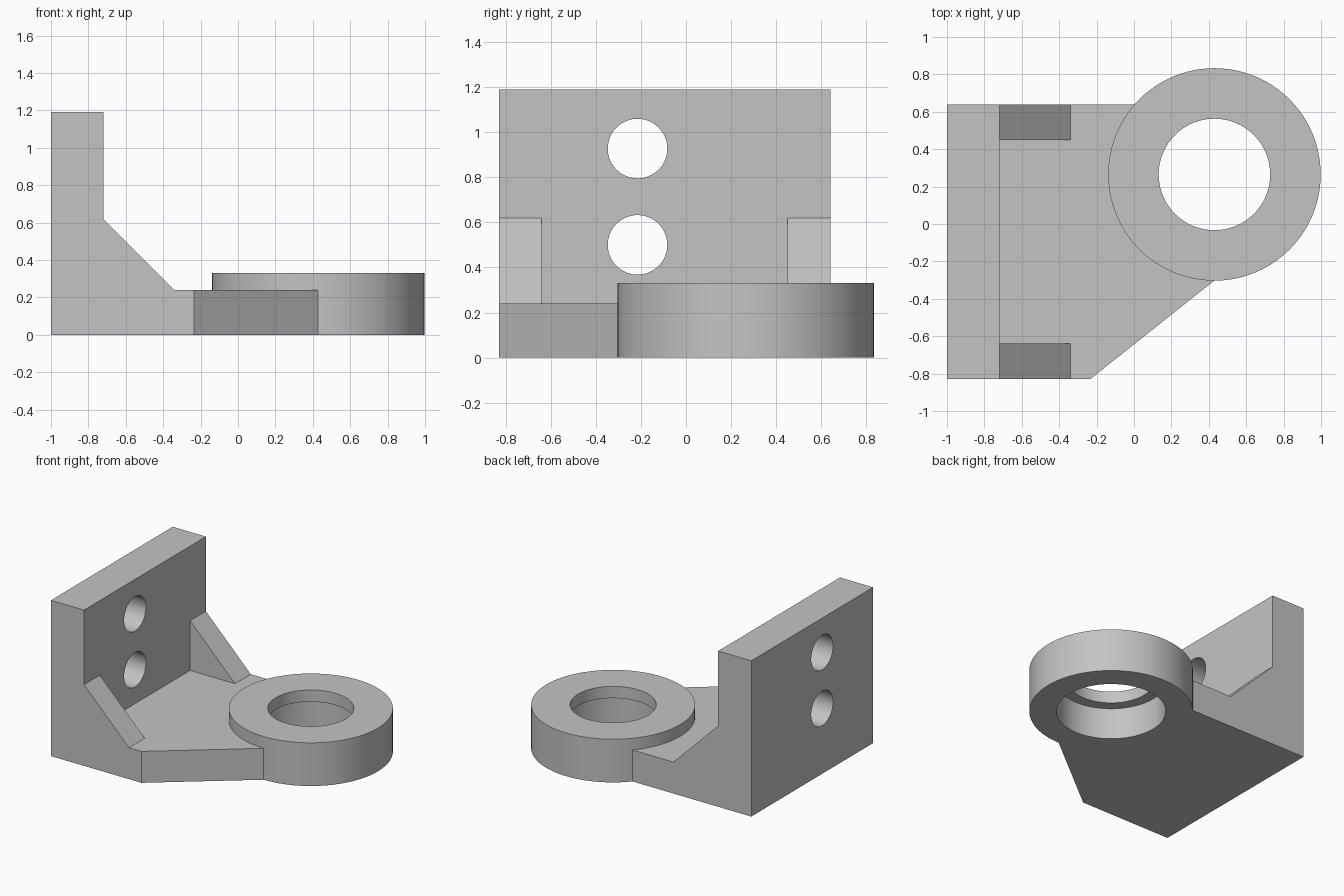
import bpy, bmesh, math
from mathutils import Matrix, Vector

default = bpy.data.objects.get("Cube")
if default:
    bpy.data.objects.remove(default, do_unlink=True)

# Single grey material
grey = bpy.data.materials.new("machined grey")
grey.use_nodes = True
colour = (0.55, 0.55, 0.55, 1)
grey.diffuse_color = colour
grey.node_tree.nodes["Principled BSDF"].inputs["Base Color"].default_value = colour

LEFT, FRONT, BACK = -1.0, -0.83, 0.64
WALL_X, WALL_TOP, PLATE_TOP = -0.72, 1.19, 0.24
RING_X, RING_Y, RING_TOP, RING_R = 0.43, 0.265, 0.33, 0.568


def finish(name, bm):
    bmesh.ops.recalc_face_normals(bm, faces=bm.faces)
    mesh = bpy.data.meshes.new(name)
    bm.to_mesh(mesh)
    bm.free()
    mesh.materials.append(grey)
    obj = bpy.data.objects.new(name, mesh)
    bpy.context.collection.objects.link(obj)
    return obj


def prism(name, points, direction):
    """Extrude a closed outline along a direction."""
    bm = bmesh.new()
    face = bm.faces.new([bm.verts.new(p) for p in points])
    out = bmesh.ops.extrude_face_region(bm, geom=[face])
    verts = [g for g in out["geom"] if isinstance(g, bmesh.types.BMVert)]
    bmesh.ops.translate(bm, verts=verts, vec=Vector(direction))
    return finish(name, bm)


def cylinder(name, radius, start, end, sides=96):
    """Cylinder between two points."""
    a, b = Vector(start), Vector(end)
    axis = b - a
    turn = Vector((0, 0, 1)).rotation_difference(axis).to_matrix().to_4x4()
    bm = bmesh.new()
    bmesh.ops.create_cone(bm, cap_ends=True, segments=sides, radius1=radius,
                          radius2=radius, depth=axis.length,
                          matrix=Matrix.Translation((a + b) / 2) @ turn)
    return finish(name, bm)


def combine(target, other, operation):
    mod = target.modifiers.new(other.name, 'BOOLEAN')
    mod.operation, mod.solver, mod.object = operation, 'EXACT', other
    bpy.context.view_layer.objects.active = target
    bpy.ops.object.modifier_apply(modifier=mod.name)
    bpy.data.objects.remove(other, do_unlink=True)


# Base plate with the slanted front corner
outline = [(LEFT, FRONT), (-0.235, FRONT), (RING_X, -0.302), (RING_X, BACK), (LEFT, BACK)]
bracket = prism("bracket", [(x, y, 0) for x, y in outline], (0, 0, PLATE_TOP))

# Upright wall and its two side gussets
wall_profile = [(LEFT, 0), (WALL_X, 0), (WALL_X, WALL_TOP), (LEFT, WALL_TOP)]
gusset_profile = [(LEFT, 0), (-0.34, 0), (-0.34, PLATE_TOP), (WALL_X, 0.62), (LEFT, 0.62)]
for name, profile, y, depth in (("wall", wall_profile, FRONT, BACK - FRONT),
                                ("front_gusset", gusset_profile, FRONT, 0.19),
                                ("back_gusset", gusset_profile, BACK - 0.19, 0.19)):
    part = prism(name, [(x, y, z) for x, z in profile], (0, depth, 0))
    combine(bracket, part, 'UNION')

# Round boss
combine(bracket, cylinder("boss", RING_R, (RING_X, RING_Y, 0), (RING_X, RING_Y, RING_TOP)), 'UNION')

# Through hole, with a wider bore from below leaving a lip at the top
for name, radius, top in (("through_hole", 0.298, 0.5), ("lower_bore", 0.38, PLATE_TOP)):
    combine(bracket, cylinder(name, radius, (RING_X, RING_Y, -0.2), (RING_X, RING_Y, top)), 'DIFFERENCE')

# Two bolt holes through the wall
for z in (0.927, 0.5):
    combine(bracket, cylinder("bolt_hole", 0.132, (-1.2, -0.215, z), (-0.6, -0.215, z), 64), 'DIFFERENCE')

# Smooth round faces, sharp edges kept
bpy.ops.object.select_all(action='DESELECT')
bracket.select_set(True)
bpy.context.view_layer.objects.active = bracket
bpy.ops.object.shade_smooth_by_angle(angle=math.radians(30))
